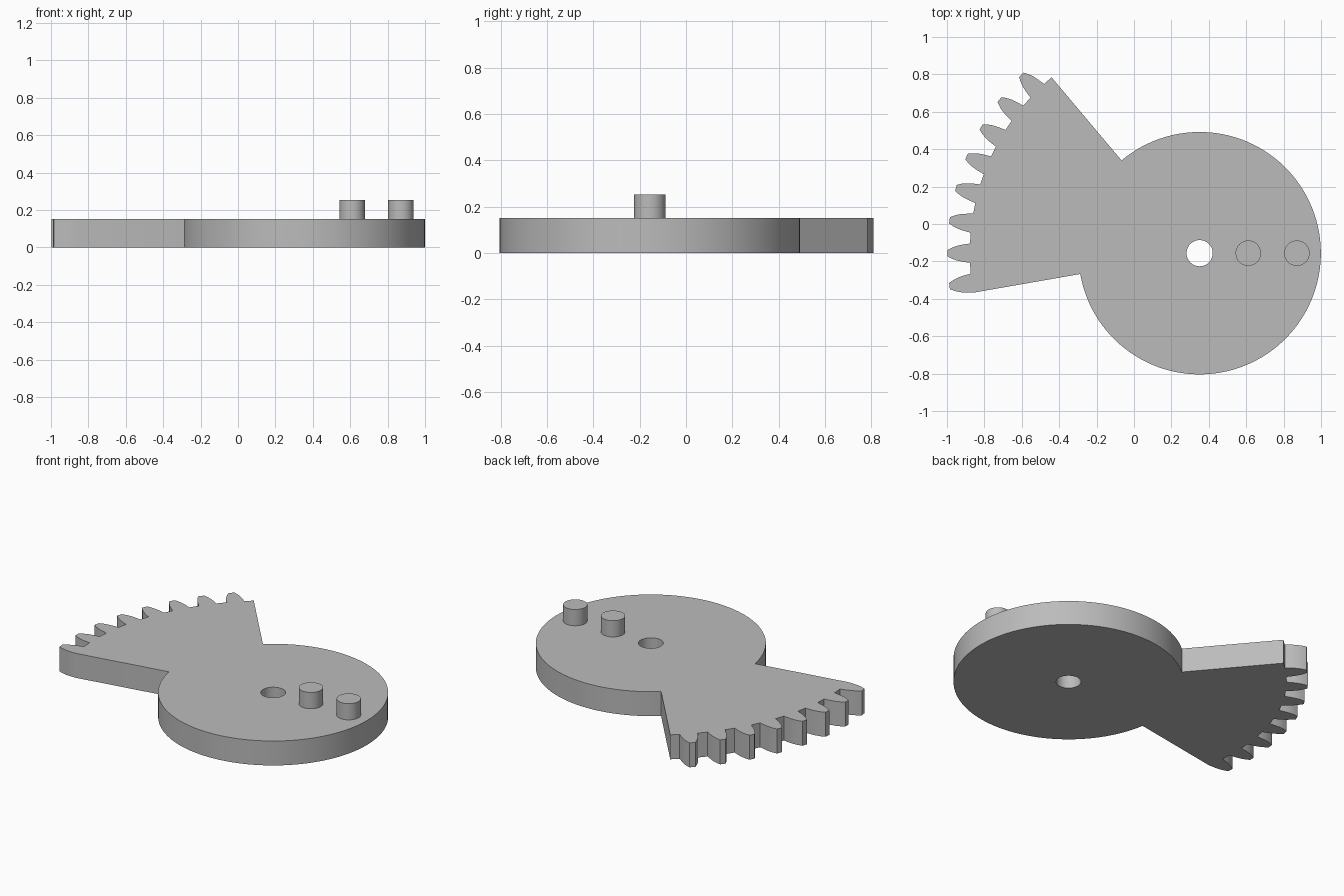
import bpy, bmesh
from math import radians, sin, cos
from mathutils import Vector

if "Cube" in bpy.data.objects:
    bpy.data.objects.remove(bpy.data.objects["Cube"], do_unlink=True)

CENTRE = Vector((0.351, -0.156, 0))
THICK, PEG_TOP = 0.152, 0.253
DISC_R, HOLE_R, PEG_R, ROOT_R = 0.648, 0.07, 0.068, 1.229
PITCH, TEETH = 7.5, 8
# one tooth flank: radius and half angle in degrees
FLANK = [(ROOT_R, 2.4), (1.27, 2.05), (1.297, 1.75), (1.325, 1.27), (1.349, 0.7)]

grey = bpy.data.materials.new("grey plastic")
grey.use_nodes = True
grey.diffuse_color = (0.5, 0.5, 0.5, 1)
grey.node_tree.nodes["Principled BSDF"].inputs["Base Color"].default_value = (0.5, 0.5, 0.5, 1)


def polar(r, deg, c=CENTRE):
    return c + Vector((r * cos(radians(deg)), r * sin(radians(deg)), 0))


def circle(r, c=CENTRE, n=64):
    return [polar(r, 360 * i / n, c) for i in range(n)]


def prism(name, loops, z0, z1):
    """Fill the closed loops (outline and holes) and extrude them upward."""
    bm = bmesh.new()
    for pts in loops:
        vs = [bm.verts.new((p.x, p.y, z0)) for p in pts]
        for a, b in zip(vs, vs[1:] + vs[:1]):
            bm.edges.new((a, b))
    bmesh.ops.triangle_fill(bm, edges=bm.edges[:], use_beauty=True)
    ext = bmesh.ops.extrude_face_region(bm, geom=bm.faces[:], use_keep_orig=True)
    top = [g for g in ext["geom"] if isinstance(g, bmesh.types.BMVert)]
    bmesh.ops.translate(bm, verts=top, vec=(0, 0, z1 - z0))
    bmesh.ops.recalc_face_normals(bm, faces=bm.faces[:])
    mesh = bpy.data.meshes.new(name)
    bm.to_mesh(mesh)
    bm.free()
    mesh.materials.append(grey)
    ob = bpy.data.objects.new(name, mesh)
    bpy.context.collection.objects.link(ob)
    bpy.ops.object.select_all(action="DESELECT")
    ob.select_set(True)
    bpy.context.view_layer.objects.active = ob
    bpy.ops.object.shade_smooth_by_angle(angle=radians(25))
    return ob


# disc edge, running round from one side of the toothed arm to the other
START, END = 130.1, 189.9
STEPS = 100
outline = [polar(DISC_R, END + (360 + START - END) * i / STEPS) for i in range(STEPS + 1)]

# toothed arm
outline.append(polar(ROOT_R, START))
for t in range(TEETH):
    mid = 135 + PITCH * t
    outline += [polar(r, mid - a) for r, a in FLANK]
    outline += [polar(r, mid + a) for r, a in reversed(FLANK)]

prism("sector_gear_plate", [outline, circle(HOLE_R)], 0, THICK)

# drive pegs on the disc
for name, dx in (("inner_peg", 0.26), ("outer_peg", 0.52)):
    prism(name, [circle(PEG_R, CENTRE + Vector((dx, 0, 0)), 48)], THICK, PEG_TOP)
